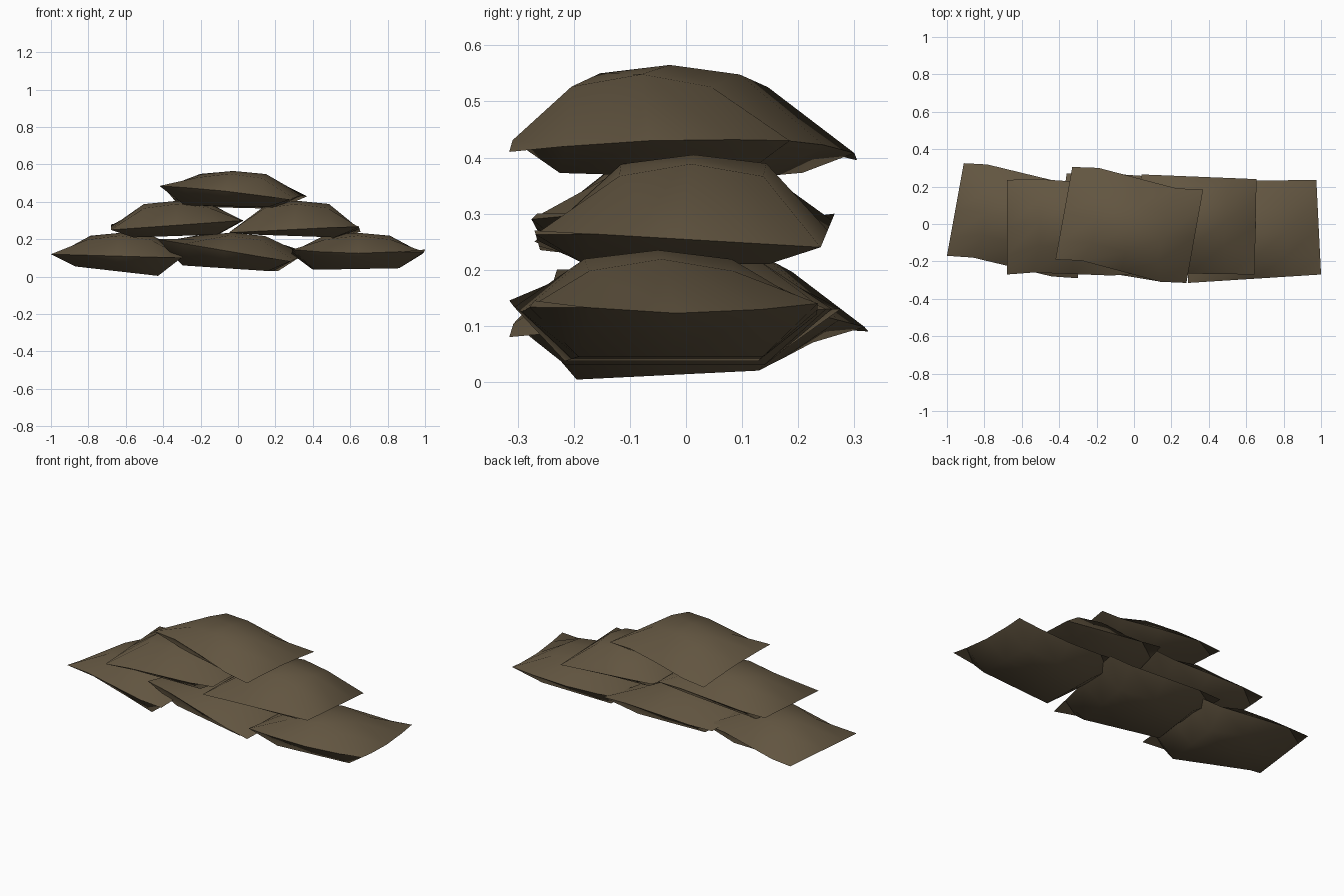
import bpy
import bmesh
import math
from mathutils import Vector

if "Cube" in bpy.data.objects:
    bpy.data.objects.remove(bpy.data.objects["Cube"], do_unlink=True)

# Burlap colour
burlap = bpy.data.materials.new("brown_burlap")
burlap.use_nodes = True
burlap.diffuse_color = (0.122, 0.091, 0.052, 1)
bsdf = burlap.node_tree.nodes["Principled BSDF"]
bsdf.inputs["Base Color"].default_value = burlap.diffuse_color
bsdf.inputs["Roughness"].default_value = 0.9

N = 4  # cells along each side of a bag
RIM_STEPS = (0, 0.2, 0.5, 0.8, 1)
TOP_STEPS = (0, 0.25, 0.5, 0.75, 1)
BASE_STEPS = (0, 0.17, 0.5, 0.81, 1)


def sandbag(name, corners, crown, base, sway=0, bow=0, lean=0):
    """Pillow from rim corners (front left to back left), crown height and
    base heights (left, right, rise to the back); sway and bow bend the seam,
    lean moves the crown back."""
    fl, fr, br, bl = (Vector(c) for c in corners)

    def rim_point(u, v):
        p = fl.lerp(fr, u).lerp(bl.lerp(br, u), v)
        p.y += sway * math.sin(2 * math.pi * u)
        p.z += bow * max(math.sin(math.pi * u), math.sin(math.pi * v))
        return p

    bm = bmesh.new()
    rim = {}

    def layer(steps, shape):
        grid = {}
        for i in range(N + 1):
            for j in range(N + 1):
                if i in (0, N) or j in (0, N):
                    if (i, j) not in rim:
                        rim[i, j] = bm.verts.new(rim_point(RIM_STEPS[i], RIM_STEPS[j]))
                    grid[i, j] = rim[i, j]
                else:
                    u, v = steps[i], steps[j]
                    p = rim_point(u, v)
                    shape(p, u, v, abs(i - 2) + abs(j - 2))
                    grid[i, j] = bm.verts.new(p)
        for i in range(N):
            for j in range(N):
                bm.faces.new([grid[i, j], grid[i + 1, j], grid[i + 1, j + 1], grid[i, j + 1]])

    middle = rim_point(0.5, 0.5).z

    def dome(p, u, v, ring):
        p.y += lean
        p.z = crown - (0, 0.016, 0.038)[ring] + 0.12 * (p.z - middle)

    def underside(p, u, v, ring):
        left, right, rise = base
        p.z = left + (right - left) * (u - 0.17) / 0.64 + rise * v

    # Domed top, then flatter tilted underside sharing the same seam
    layer(TOP_STEPS, dome)
    layer(BASE_STEPS, underside)
    bmesh.ops.recalc_face_normals(bm, faces=bm.faces)

    # Soft cloth with a crisp seam
    seam = set(rim.values())
    for face in bm.faces:
        face.smooth = True
    for edge in bm.edges:
        edge.smooth = not seam.issuperset(edge.verts)

    mesh = bpy.data.meshes.new(name)
    bm.to_mesh(mesh)
    bm.free()
    mesh.materials.append(burlap)
    bpy.context.collection.objects.link(bpy.data.objects.new(name, mesh))


# Bottom row
sandbag("bottom_right_bag",
        [(-1, -0.17, 0.12), (-0.30, -0.29, 0.10), (-0.28, 0.22, 0.13), (-0.91, 0.325, 0.09)],
        0.235, (0.05, 0, 0.025), sway=0.015)
sandbag("bottom_middle_bag",
        [(-0.43, -0.23, 0.20), (0.28, -0.315, 0.08), (0.37, 0.25, 0.13), (-0.36, 0.27, 0.13)],
        0.235, (0.06, 0.03, 0), sway=0.01)
sandbag("bottom_left_bag",
        [(0.29, -0.315, 0.145), (1, -0.27, 0.145), (0.975, 0.235, 0.14), (0.28, 0.23, 0.14)],
        0.235, (0.037, 0.045, 0), bow=-0.02, lean=-0.02)

# Middle row
sandbag("middle_right_bag",
        [(-0.68, -0.27, 0.25), (0.02, -0.265, 0.30), (0.03, 0.22, 0.30), (-0.68, 0.235, 0.28)],
        0.405, (0.21, 0.225, 0), sway=0.01, lean=0.02)
sandbag("middle_left_bag",
        [(-0.05, -0.26, 0.235), (0.645, -0.27, 0.27), (0.655, 0.24, 0.24), (0.04, 0.265, 0.30)],
        0.405, (0.225, 0.21, 0), lean=0.02)

# Top bag
sandbag("top_bag",
        [(-0.42, -0.19, 0.485), (0.28, -0.315, 0.41), (0.37, 0.185, 0.43), (-0.33, 0.305, 0.395)],
        0.565, (0.385, 0.375, -0.015), sway=0.02, bow=0.01, lean=-0.025)
